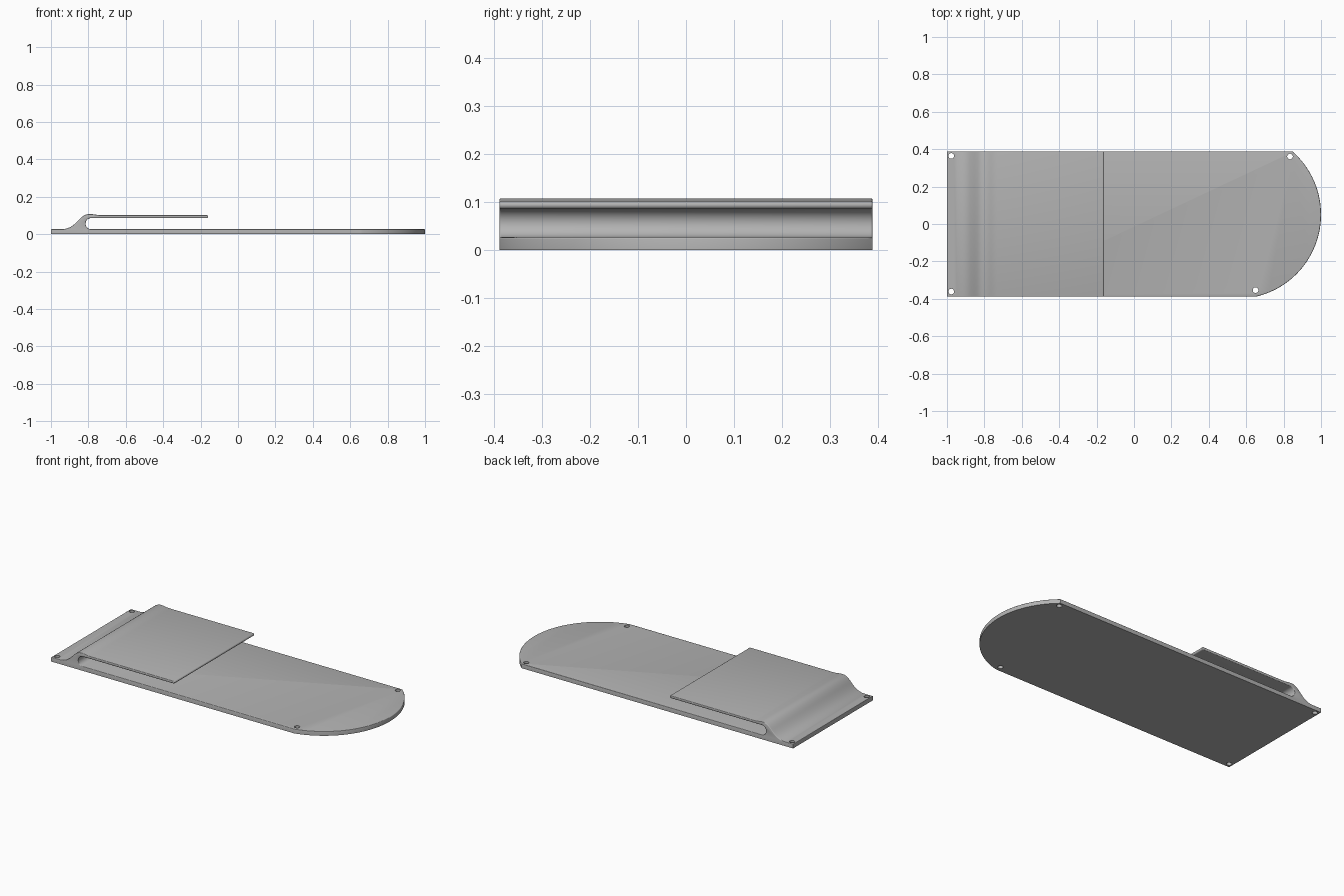
import bpy, bmesh, math
from mathutils import Vector

if "Cube" in bpy.data.objects:
    bpy.data.objects.remove(bpy.data.objects["Cube"], do_unlink=True)

HALF_WIDTH = 0.388
PLATE = 0.027
ARM_LOW, ARM_HIGH = 0.086, 0.102

grey = bpy.data.materials.new("plain grey")
grey.use_nodes = True
grey.diffuse_color = (0.45, 0.45, 0.45, 1)
grey.node_tree.nodes["Principled BSDF"].inputs["Base Color"].default_value = grey.diffuse_color


def arc(cx, cy, r, start, end, steps):
    """Points along a circular arc, angles in degrees."""
    angles = [math.radians(start + (end - start) * i / steps) for i in range(steps + 1)]
    return [(cx + r * math.cos(a), cy + r * math.sin(a)) for a in angles]


def bezier(a, b, c, d, steps):
    """Points along a cubic curve, without its last point."""
    a, b, c, d = map(Vector, (a, b, c, d))
    out = []
    for i in range(steps):
        t = i / steps
        u = 1 - t
        out.append(tuple(a * u**3 + b * 3 * u * u * t + c * 3 * u * t * t + d * t**3))
    return out


def prism(name, points, offset):
    """Extrude a closed 3D outline along an offset vector."""
    bm = bmesh.new()
    face = bm.faces.new([bm.verts.new(p) for p in points])
    moved = bmesh.ops.extrude_face_region(bm, geom=[face])["geom"]
    bmesh.ops.translate(bm, vec=offset, verts=[v for v in moved if isinstance(v, bmesh.types.BMVert)])
    bmesh.ops.recalc_face_normals(bm, faces=bm.faces)
    mesh = bpy.data.meshes.new(name)
    bm.to_mesh(mesh)
    bm.free()
    mesh.materials.append(grey)
    obj = bpy.data.objects.new(name, mesh)
    bpy.context.collection.objects.link(obj)
    return obj


def cut(obj, tool, operation):
    """Apply a boolean and discard the tool."""
    mod = obj.modifiers.new("cut", "BOOLEAN")
    mod.operation, mod.object, mod.solver = operation, tool, "EXACT"
    bpy.context.view_layer.update()
    result = bpy.data.meshes.new_from_object(obj.evaluated_get(bpy.context.evaluated_depsgraph_get()))
    obj.modifiers.clear()
    obj.data = result
    bpy.data.objects.remove(tool, do_unlink=True)


# Side profile: plate, hump and springy arm in one outline
tip = (ARM_HIGH - ARM_LOW) / 2
slot = (ARM_LOW - PLATE) / 2
side = [(-1, 0), (1, 0), (1, PLATE)]
side += arc(-0.815 + slot, PLATE + slot, slot, 270, 90, 20)
side += arc(-0.16 - tip, ARM_LOW + tip, tip, -90, 90, 8)
side += bezier((-0.73, ARM_HIGH), (-0.76, ARM_HIGH), (-0.77, 0.108), (-0.792, 0.108), 8)
side += bezier((-0.792, 0.108), (-0.815, 0.108), (-0.83, 0.098), (-0.848, 0.08), 8)
side += bezier((-0.848, 0.08), (-0.875, 0.05), (-0.9, PLATE), (-0.945, PLATE), 12)
side += [(-0.945, PLATE), (-1, PLATE)]
body = prism("plate_with_clip", [(x, -HALF_WIDTH, z) for x, z in side], (0, 2 * HALF_WIDTH, 0))

# Rounded end of the plate
outline = arc(0.55, 0.05, 0.45, -90, 90, 96) + [(-1.2, 0.5), (-1.2, -0.4)]
cut(body, prism("outline_tool", [(x, y, -0.1) for x, y in outline], (0, 0, 0.4)), "INTERSECT")

# Softened edges everywhere but the underside
bm = bmesh.new()
bm.from_mesh(body.data)
bmesh.ops.dissolve_limit(bm, angle_limit=0.002, verts=bm.verts, edges=bm.edges)
sharp = [e for e in bm.edges if len(e.link_faces) == 2
         and e.calc_face_angle(0) > math.radians(40)
         and min(v.co.z for v in e.verts) > 0.001]
bmesh.ops.bevel(bm, geom=sharp, offset=0.004, segments=3, profile=0.5,
                affect="EDGES", clamp_overlap=False)
bm.to_mesh(body.data)
bm.free()

# Screw holes near the four corners
for x, y in [(-0.977, 0.364), (-0.977, -0.361), (0.834, 0.361), (0.65, -0.354)]:
    ring = arc(x, y, 0.015, 0, 360, 24)[:-1]
    cut(body, prism("hole_tool", [(px, py, -0.1) for px, py in ring], (0, 0, 0.16)), "DIFFERENCE")

# Smooth curves with crisp edges
bpy.ops.object.select_all(action="DESELECT")
body.select_set(True)
bpy.context.view_layer.objects.active = body
bpy.ops.object.shade_smooth_by_angle(angle=math.radians(32))
